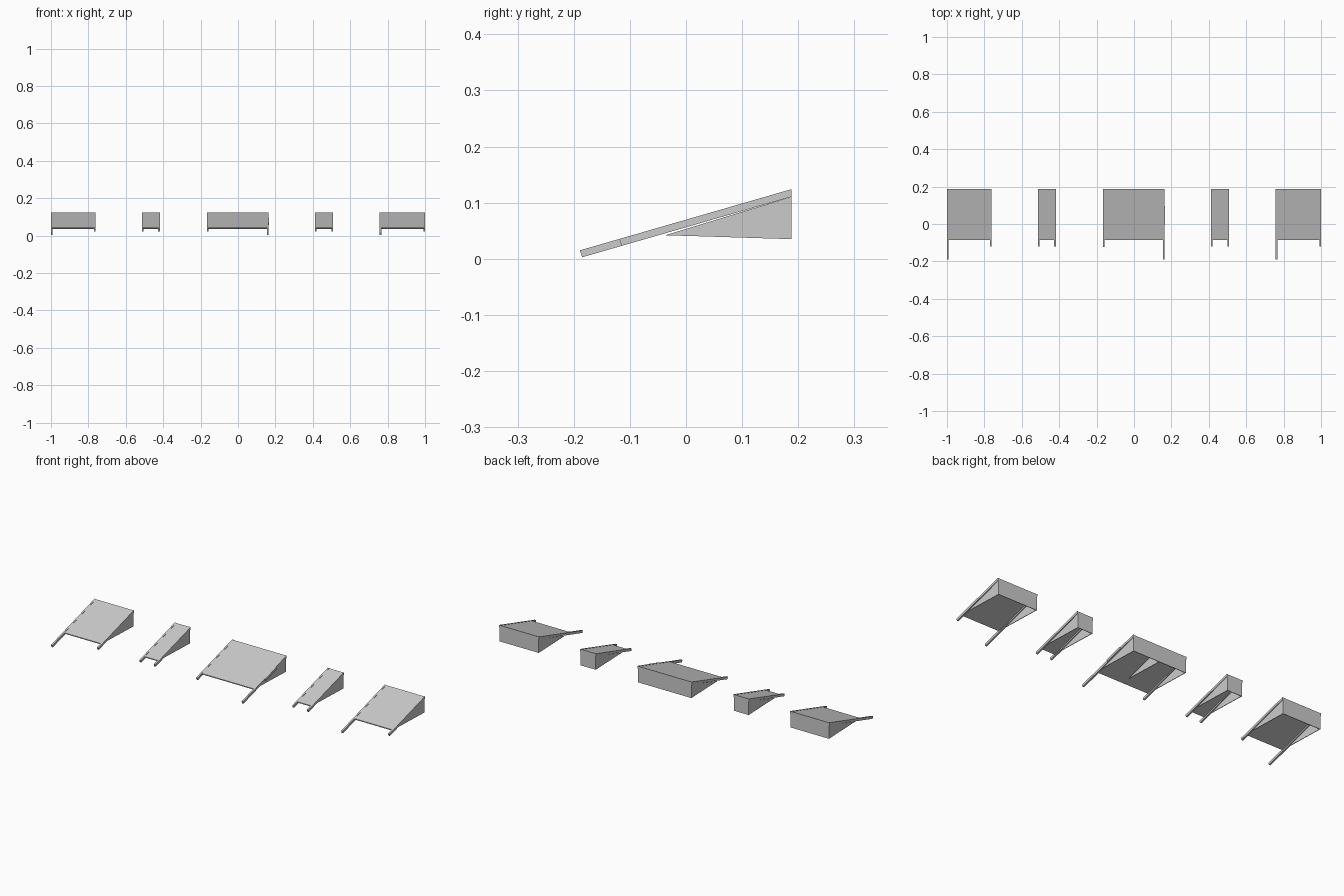
import bpy, bmesh

if "Cube" in bpy.data.objects:
    bpy.data.objects.remove(bpy.data.objects["Cube"])

SLOPE = 0.289
BACK = 0.188
RAIL_W = 0.009
RAIL_H = 0.0135


def top(y):
    return 0.0697 + SLOPE * y


def prism(name, x0, x1, profile):
    """Extrude a (y, z) side profile from x0 to x1."""
    bm = bmesh.new()
    a = [bm.verts.new((x0, y, z)) for y, z in profile]
    b = [bm.verts.new((x1, y, z)) for y, z in profile]
    n = len(profile)
    bm.faces.new(a)
    bm.faces.new(b[::-1])
    for i in range(n):
        j = (i + 1) % n
        bm.faces.new((a[i], b[i], b[j], a[j]))
    bmesh.ops.recalc_face_normals(bm, faces=bm.faces)
    mesh = bpy.data.meshes.new(name)
    bm.to_mesh(mesh)
    bm.free()
    ob = bpy.data.objects.new(name, mesh)
    bpy.context.collection.objects.link(ob)
    return ob


def rail(name, x, front, width=RAIL_W):
    # front end is cut square to the slope
    prism(name, x, x + width, [
        (front, top(front)), (BACK, top(BACK)), (BACK, top(BACK) - RAIL_H),
        (front + 0.004, top(front + 0.004) - RAIL_H)])


def cheek(name, x):
    prism(name, x, x + 0.003, [
        (-0.037, 0.042), (BACK, 0.035), (BACK, top(BACK) - RAIL_H)])


def ramp(tag, x0, x1, left_front, right_front):
    rail(tag + "_left_rail", x0, left_front)
    rail(tag + "_right_rail", x1 - RAIL_W, right_front)
    cheek(tag + "_left_cheek", x0 + 0.003)
    cheek(tag + "_right_cheek", x1 - 0.006)
    # sloping panel between the rails
    prism(tag + "_panel", x0 + RAIL_W, x1 - RAIL_W, [
        (-0.085, top(-0.085) - 0.001), (BACK, top(BACK) - 0.001),
        (BACK, top(BACK) - 0.006), (-0.085, top(-0.085) - 0.006)])
    # upright back wall
    prism(tag + "_back_wall", x0 + 0.003, x1 - 0.003, [
        (BACK - 0.003, 0.035), (BACK, 0.035),
        (BACK, top(BACK) - 0.004), (BACK - 0.003, top(BACK) - 0.004)])


ramp("far_left", -1.0, -0.762, -0.189, -0.119)
ramp("inner_left", -0.514, -0.418, -0.119, -0.119)
ramp("centre", -0.167, 0.163, -0.124, -0.189)
ramp("inner_right", 0.412, 0.509, -0.119, -0.119)
ramp("far_right", 0.757, 1.0, -0.189, -0.119)

# middle divider and side block of the centre ramp
cheek("centre_divider", -0.0015)
prism("centre_side_block", 0.162, 0.167, [
    (-0.003, top(-0.003)), (0.093, top(0.093)),
    (0.097, top(0.097) - RAIL_H), (0.001, top(0.001) - RAIL_H)])
